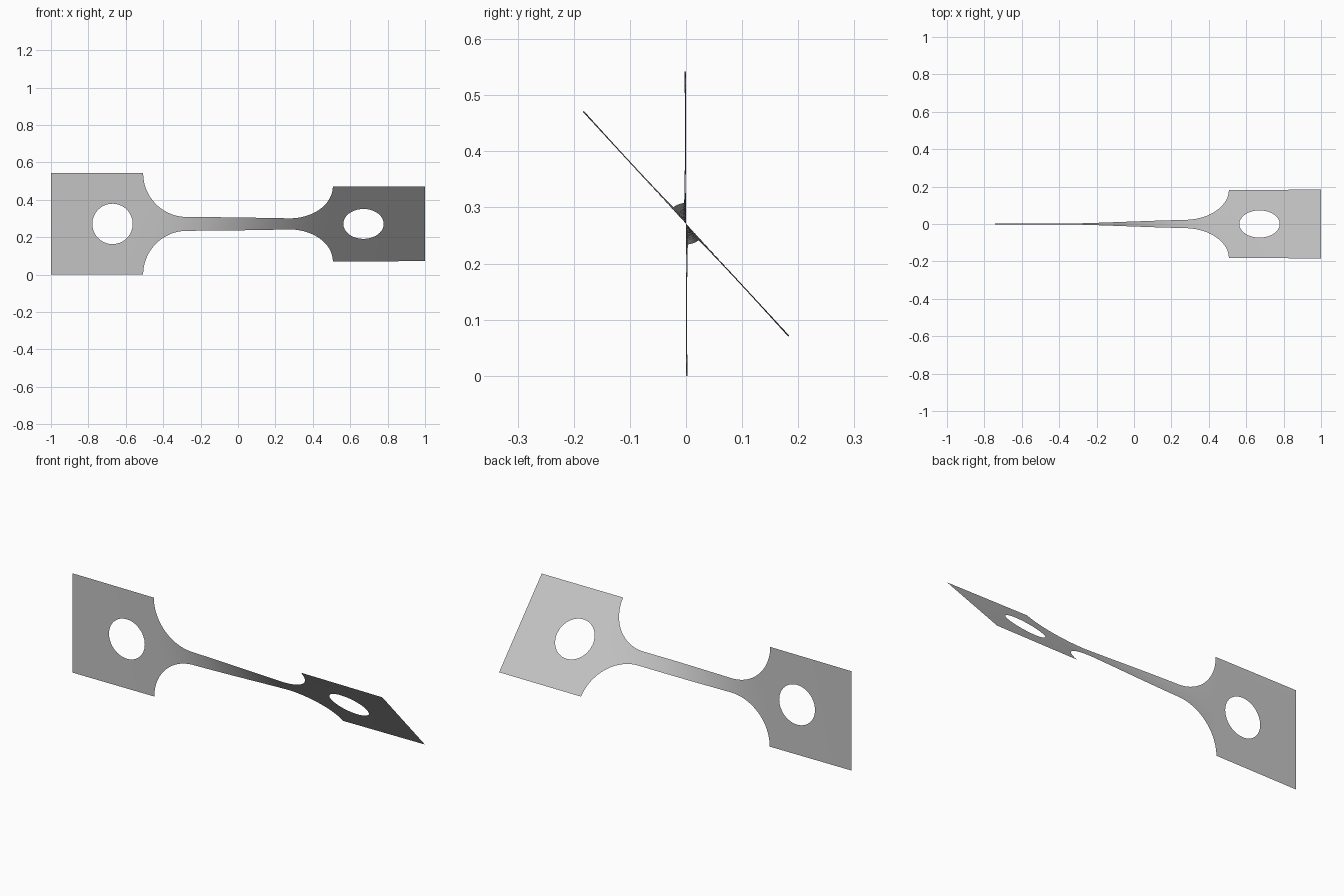
import bpy, bmesh, math
from mathutils import Vector, Matrix

cube = bpy.data.objects.get("Cube")
if cube:
    bpy.data.objects.remove(cube, do_unlink=True)

HALF_W, NECK = 0.271, 0.037          # half widths of plate and neck
X_IN, X_OUT = 0.507, 1.0             # plate extent along x
HOLE_X, HOLE_R = 0.671, 0.108
FILLET = HALF_W - NECK
ROWS, RINGS = 16, 6

metal = bpy.data.materials.new("grey_metal")
metal.use_nodes = True
grey = (0.55, 0.55, 0.55, 1)
metal.diffuse_color = grey
metal.node_tree.nodes["Principled BSDF"].inputs["Base Color"].default_value = grey

bm = bmesh.new()


def loft(columns, closed=False):
    """Join equal rows of (x, w) points with quads."""
    verts = [[bm.verts.new((x, 0, w)) for x, w in col] for col in columns]
    for a, b in zip(verts, verts[1:]):
        n = len(a)
        for i in range(n if closed else n - 1):
            j = (i + 1) % n
            bm.faces.new((a[i], b[i], b[j], a[j]))


def column(x, half):
    return [(x, half * (2 * i / ROWS - 1)) for i in range(ROWS + 1)]


# Neck with concave fillets at both ends
fillet = []
for i in range(25):
    a = math.pi / 2 * i / 24
    fillet.append((X_IN - FILLET + FILLET * math.sin(a), HALF_W - FILLET * math.cos(a)))
start = fillet[0][0]
neck = [(start * (i / 12 - 1), NECK) for i in range(1, 24)]
profile = [(-x, h) for x, h in reversed(fillet)] + neck + fillet
loft([column(x, h) for x, h in profile])

# End plates, each ringed around its round hole
corners = [Vector(c) for c in ((X_IN, -HALF_W), (X_OUT, -HALF_W), (X_OUT, HALF_W), (X_IN, HALF_W))]
border = [corners[k].lerp(corners[(k + 1) % 4], i / ROWS) for k in range(4) for i in range(ROWS)]
centre = Vector((HOLE_X, 0))
hole = [centre + (p - centre).normalized() * HOLE_R for p in border]
for side in (1, -1):
    rings = [[h.lerp(b, r / RINGS) for h, b in zip(hole, border)] for r in range(RINGS + 1)]
    loft([[(side * p.x, p.y) for p in ring] for ring in rings], closed=True)

bmesh.ops.remove_doubles(bm, verts=bm.verts, dist=0.0005)
bmesh.ops.recalc_face_normals(bm, faces=bm.faces)


# Twist the strip about its long axis
def twist(x):
    t = min(max(x / (2 * X_IN) + 0.5, 0), 1)
    return math.radians(40.5 * t * t * (3 - 2 * t) + 1.1 * (x + 1))


for v in bm.verts:
    v.co = Matrix.Rotation(twist(v.co.x), 3, 'X') @ v.co
    v.co.z += HALF_W

mesh = bpy.data.meshes.new("twisted_strip")
bm.to_mesh(mesh)
bm.free()
mesh.materials.append(metal)
strip = bpy.data.objects.new("twisted_strip", mesh)
bpy.context.collection.objects.link(strip)
bpy.context.view_layer.objects.active = strip
strip.select_set(True)
bpy.ops.object.shade_smooth_by_angle()
